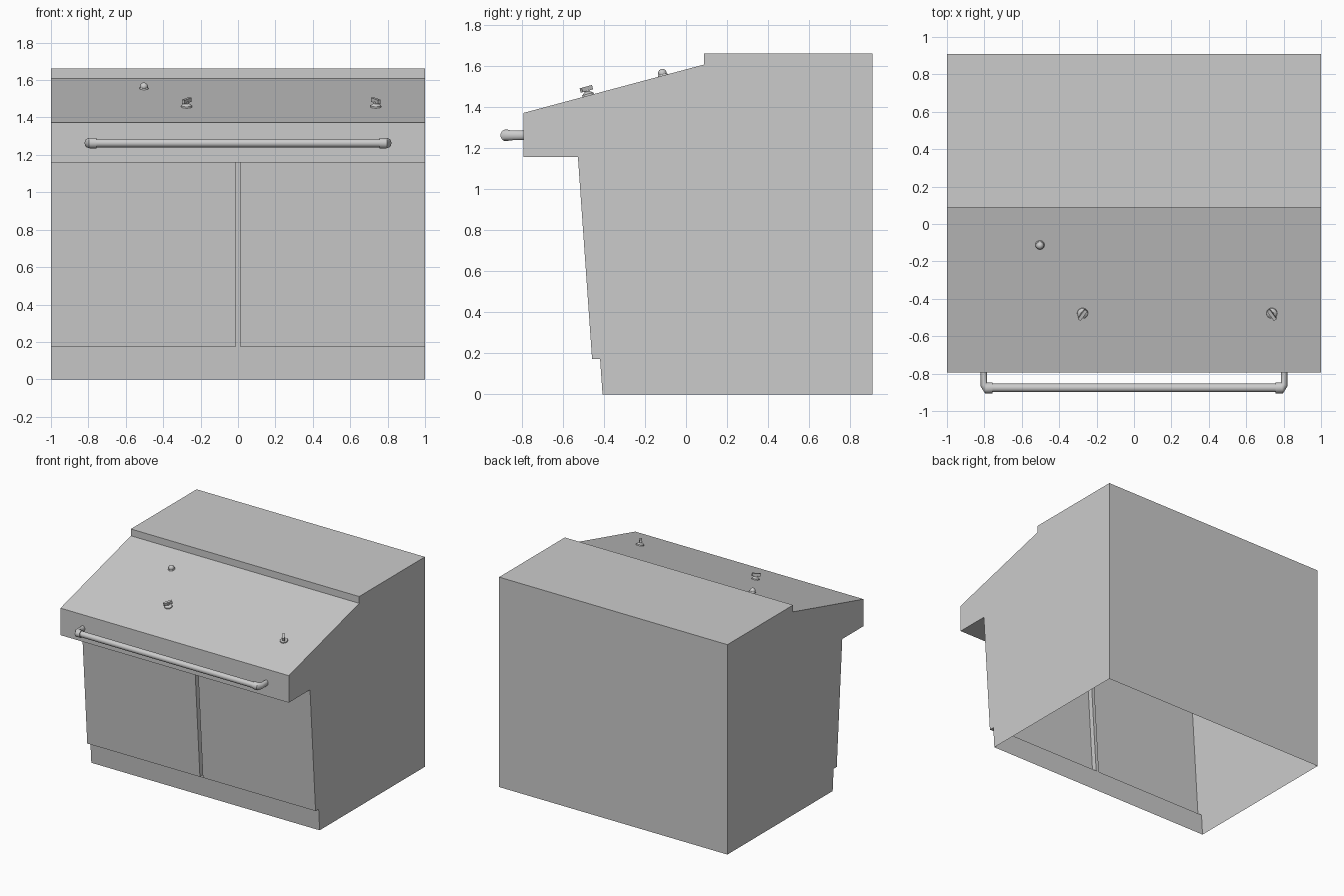
import bpy, bmesh, math
from mathutils import Matrix, Vector

if "Cube" in bpy.data.objects:
    bpy.data.objects.remove(bpy.data.objects["Cube"])


def make_object(name, bm, smooth=False):
    bmesh.ops.remove_doubles(bm, verts=bm.verts, dist=1e-5)
    bmesh.ops.recalc_face_normals(bm, faces=bm.faces)
    mesh = bpy.data.meshes.new(name)
    bm.to_mesh(mesh)
    bm.free()
    obj = bpy.data.objects.new(name, mesh)
    bpy.context.collection.objects.link(obj)
    if smooth:
        bpy.ops.object.select_all(action='DESELECT')
        obj.select_set(True)
        bpy.context.view_layer.objects.active = obj
        bpy.ops.object.shade_smooth_by_angle(angle=math.radians(40))
    return obj


def face(bm, pts):
    return bm.faces.new([bm.verts.new(p) for p in pts])


# Cabinet: side profile (y, z) as a shell open at the bottom
profile = [(-0.407, 0), (-0.419, 0.172), (-0.458, 0.172), (-0.527, 1.158),
           (-0.793, 1.158), (-0.793, 1.372), (0.088, 1.608), (0.088, 1.662),
           (0.91, 1.662), (0.91, 0)]
DOOR = 2            # profile segment that holds the doors
GAP, DEPTH = 0.013, 0.04
bm = bmesh.new()
for x in (-1, 1):
    face(bm, [(x, y, z) for y, z in profile])
for i in range(len(profile) - 1):
    a, b = profile[i], profile[i + 1]
    if i != DOOR:
        face(bm, [(-1, *a), (1, *a), (1, *b), (-1, *b)])
        continue
    # two doors with a recessed gap between them
    a2, b2 = (a[0] + DEPTH, a[1]), (b[0] + DEPTH, b[1])
    for s in (-1, 1):
        face(bm, [(s, *a), (s * GAP, *a), (s * GAP, *b), (s, *b)])
        face(bm, [(s * GAP, *a), (s * GAP, *a2), (s * GAP, *b2), (s * GAP, *b)])
    face(bm, [(-GAP, *a2), (GAP, *a2), (GAP, *b2), (-GAP, *b2)])
    for p, q in ((a, a2), (b, b2)):
        face(bm, [(-GAP, *p), (GAP, *p), (GAP, *q), (-GAP, *q)])
make_object("cabinet", bm)

# Handle bar
bm = bmesh.new()
bmesh.ops.create_cone(bm, cap_ends=True, segments=24, radius1=0.0225, radius2=0.0225, depth=1.53,
                      matrix=Matrix.Translation((0, -0.876, 1.263)) @ Matrix.Rotation(math.pi / 2, 4, 'Y'))
make_object("handle_bar", bm, True)

# Handle elbows: rings given by outer and inner plan points and half height
rings = [((-0.82, -0.79), (-0.786, -0.79), 0.0225),
         ((-0.82, -0.868), (-0.786, -0.848), 0.0245),
         ((-0.797, -0.905), (-0.784, -0.848), 0.0285),
         ((-0.757, -0.905), (-0.757, -0.848), 0.0285)]
N = 20
for side, label in ((1, "left"), (-1, "right")):
    bm = bmesh.new()
    loops = []
    for o, i, h in rings:
        o, i = Vector((*o, 1.263)), Vector((*i, 1.263))
        loop = []
        for k in range(N):
            t = 2 * math.pi * k / N
            p = (o + i) / 2 + (o - i) / 2 * math.cos(t) + Vector((0, 0, h * math.sin(t)))
            p.x *= side
            loop.append(bm.verts.new(p))
        loops.append(loop)
    for l0, l1 in zip(loops, loops[1:]):
        for k in range(N):
            bm.faces.new([l0[k], l0[k - 1], l1[k - 1], l1[k]])
    bm.faces.new(loops[0])
    bm.faces.new(loops[-1])
    make_object("handle_elbow_" + label, bm, True)


# Controls sit on the sloped panel
slope = math.atan2(1.608 - 1.372, 0.088 + 0.793)


def on_panel(x, y):
    z = 1.372 + (y + 0.793) * math.tan(slope)
    return Matrix.Translation((x, y, z)) @ Matrix.Rotation(slope, 4, 'X')


def disc(bm, base, r1, r2, z0, z1):
    bmesh.ops.create_cone(bm, cap_ends=True, segments=24, radius1=r1, radius2=r2, depth=z1 - z0,
                          matrix=base @ Matrix.Translation((0, 0, (z0 + z1) / 2)))


# Turning knobs: flared base, neck and pointer grip
for x, turn, label in ((-0.275, 55, "left"), (0.737, 125, "right")):
    base = on_panel(x, -0.477)
    bm = bmesh.new()
    disc(bm, base, 0.029, 0.028, 0, 0.008)
    disc(bm, base, 0.028, 0.012, 0.008, 0.02)
    disc(bm, base, 0.012, 0.012, 0.018, 0.03)
    bmesh.ops.create_cube(bm, size=1, matrix=base @ Matrix.Rotation(math.radians(turn), 4, 'Z')
                          @ Matrix.Translation((0, 0, 0.034)) @ Matrix.Diagonal((0.064, 0.018, 0.022, 1)))
    make_object("knob_" + label, bm, True)

# Round push button
base = on_panel(-0.503, -0.112)
bm = bmesh.new()
disc(bm, base, 0.025, 0.022, 0, 0.007)
bmesh.ops.create_uvsphere(bm, u_segments=20, v_segments=12, radius=0.021,
                          matrix=base @ Matrix.Translation((0, 0, 0.012)))
make_object("push_button", bm, True)
